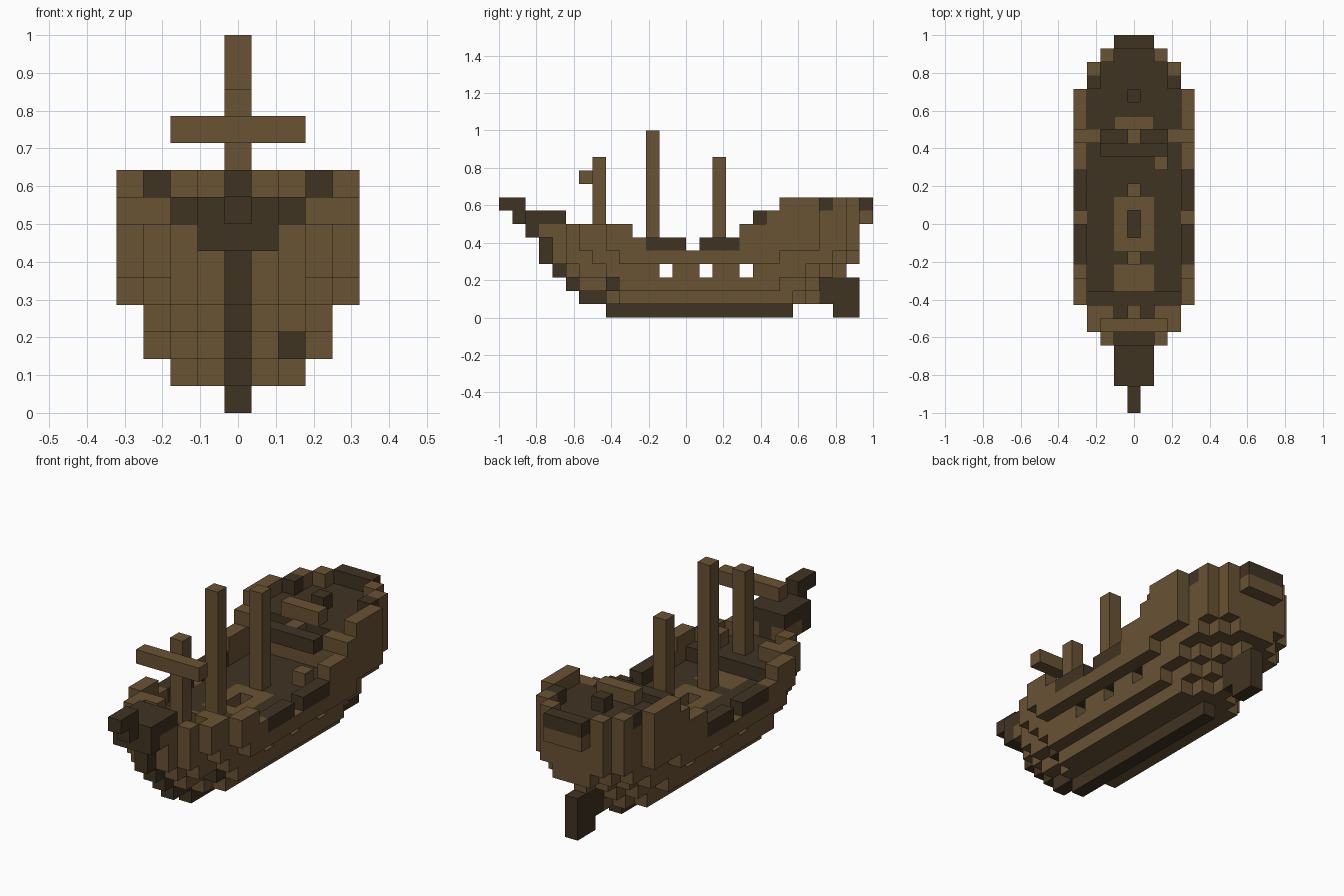
import bpy
import bmesh
from mathutils import Vector

if "Cube" in bpy.data.objects:
    bpy.data.objects.remove(bpy.data.objects["Cube"], do_unlink=True)

U = 1 / 14  # edge length of one block


def material(name, rgb):
    m = bpy.data.materials.new(name)
    m.use_nodes = True
    m.diffuse_color = (*rgb, 1)
    m.node_tree.nodes["Principled BSDF"].inputs["Base Color"].default_value = (*rgb, 1)
    return m


MATS = [material("brown_timber", (0.141, 0.084, 0.034)),
        material("dark_timber", (0.051, 0.033, 0.016))]
BROWN, DARK = 0, 1
cells = {}  # (x, y, z) block -> (part, colour)


def box(part, x, y, z, colour=BROWN):
    """Fill an inclusive range of blocks, replacing what was there."""
    for i in range(x[0], x[1] + 1):
        for j in range(y[0], y[1] + 1):
            for k in range(z[0], z[1] + 1):
                cells[i, j, k] = (part, colour)


def pair(part, x, y, z, colour=BROWN):
    """A one-block-thick piece on both sides of the ship."""
    for s in (-x, x):
        box(part, (s, s), y, z, colour)


def carve(x, y, z):
    for i in range(x[0], x[1] + 1):
        for j in range(y[0], y[1] + 1):
            cells.pop((i, j, z), None)


# Hull layers: first and last block of each strip, from the centre outwards
LAYERS = {
    1: [(6, 23), (8, 22), (9, 21)],
    2: [(5, 23), (6, 23), (8, 22), (9, 20)],
    3: [(4, 25), (5, 24), (6, 23), (8, 22)],
    4: [(3, 26), (4, 26), (5, 25), (7, 24), (9, 20)],
}
for level, strips in LAYERS.items():
    for half, span in enumerate(strips):
        pair("hull", half, span, (level, level))
box("hull", (2, 2), (8, 8), (2, 2), DARK)

# Hollow hold and gun ports
carve((-2, 2), (11, 19), 3)
box("hold_floor", (-2, 2), (11, 19), (2, 2), DARK)
for port in (12, 15, 18):
    carve((-3, 3), (port, port), 3)

# Main deck with flush hatch frames
box("main_deck", (-3, 3), (9, 20), (4, 4), DARK)
box("hatch_frame", (-1, 1), (12, 15), (4, 4))
box("fore_hatch", (-1, 1), (9, 10), (4, 4))
carve((0, 0), (13, 14), 4)

# Forecastle
for half, first in enumerate((3, 4, 5, 6)):
    pair("forecastle", half, (first, 8), (5, 5))
for half, first in enumerate((4, 5, 6, 7)):
    pair("fore_deck", min(half, 3), (max(first, 5), 8), (5, 5), DARK)
pair("fore_bulwark", 1, (3, 4), (6, 6))
pair("fore_bulwark", 2, (5, 5), (5, 6))
pair("fore_bulwark", 2, (7, 7), (6, 6))
pair("fore_bulwark", 3, (6, 7), (5, 6))
pair("fore_bulwark", 4, (8, 9), (5, 6))
pair("fore_bulwark", 4, (10, 10), (5, 5))

# Waist rails with a gangway gap
pair("waist_rail", 4, (11, 13), (5, 5), DARK)
pair("waist_rail", 4, (15, 17), (5, 5), DARK)

# Stern cabin and poop deck
for half, last in enumerate((26, 26, 26, 25)):
    pair("stern_cabin", half, (21, last), (5, 6))
    pair("poop_deck", half, (21, last), (7, 7), DARK)
for first, level in ((18, 5), (18, 6), (20, 7), (21, 8)):
    pair("stern_bulwark", 4, (first, 23), (level, level))
pair("stern_bulwark", 3, (24, 25), (7, 8))
pair("stern_bulwark", 3, (24, 24), (8, 8), DARK)
pair("stern_bulwark", 2, (26, 26), (7, 8))
box("stern_board", (-1, 1), (27, 27), (7, 7))
box("stern_board", (-1, 1), (27, 27), (8, 8), DARK)
box("stern_post", (0, 0), (23, 23), (8, 8), DARK)
box("poop_rail", (-1, 1), (21, 21), (8, 8))
box("quarter_beam", (-2, 2), (19, 19), (7, 7), DARK)
box("beam_support", (0, 0), (20, 20), (7, 7))
pair("beam_support", 3, (20, 20), (7, 7))
box("deck_crate", (2, 2), (18, 18), (5, 5))

# Keel, stem and rudder
box("keel", (0, 0), (8, 21), (0, 0), DARK)
for level, span in ((1, (6, 8)), (2, (5, 6)), (3, (4, 5)), (4, (3, 4)), (5, (3, 4))):
    box("stem", (0, 0), span, (level, level), DARK)
box("sternpost", (0, 0), (24, 24), (1, 2), DARK)
box("rudder", (0, 0), (25, 26), (0, 2), DARK)

# Beakhead and bowsprit
box("beakhead", (-1, 1), (2, 2), (6, 6), DARK)
box("beakhead", (0, 0), (3, 4), (6, 6), DARK)
box("beakhead", (-1, 1), (2, 4), (7, 7), DARK)
box("bowsprit", (0, 0), (1, 1), (7, 8), DARK)
box("bowsprit", (0, 0), (0, 0), (8, 8), DARK)

# Masts and yard
box("fore_mast", (0, 0), (7, 7), (6, 11))
box("main_mast", (0, 0), (11, 11), (4, 13))
box("aft_mast", (0, 0), (16, 16), (4, 11))
box("fore_yard", (-2, 2), (6, 6), (10, 10))


def build(part):
    """Skin the exposed sides of one part's blocks."""
    bm = bmesh.new()
    for cell, (owner, colour) in cells.items():
        if owner != part:
            continue
        centre = Vector(cell) + Vector((0, 0.5 - 14, 0.5))
        for axis in range(3):
            for sign in (-1, 1):
                near = list(cell)
                near[axis] += sign
                if tuple(near) in cells:
                    continue
                n, a, b = Vector(), Vector(), Vector()
                n[axis] = sign / 2
                a[(axis + 1) % 3] = 0.5
                b[(axis + 2) % 3] = sign / 2
                ring = (-a - b, a - b, a + b, b - a)
                face = bm.faces.new([bm.verts.new((centre + n + c) * U) for c in ring])
                face.material_index = colour
    bmesh.ops.remove_doubles(bm, verts=bm.verts, dist=U / 100)
    bmesh.ops.dissolve_limit(bm, angle_limit=0.01, verts=bm.verts, edges=bm.edges,
                             delimit={'MATERIAL'})
    mesh = bpy.data.meshes.new(part)
    bm.to_mesh(mesh)
    bm.free()
    for m in MATS:
        mesh.materials.append(m)
    bpy.context.collection.objects.link(bpy.data.objects.new(part, mesh))


for part in sorted({owner for owner, _ in cells.values()}):
    build(part)
